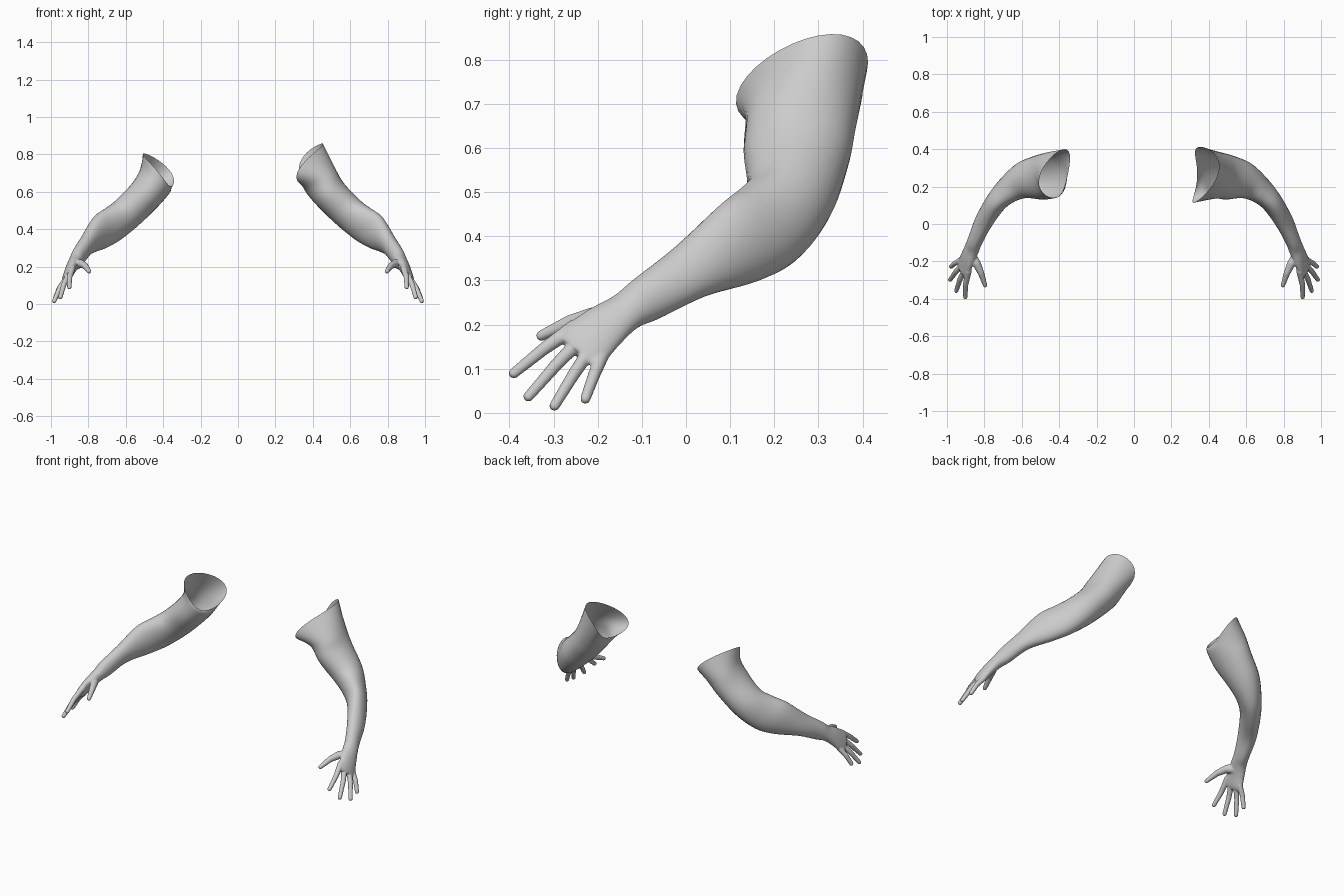
import bpy, bmesh, math
from mathutils import Vector as V

cube = bpy.data.objects.get("Cube")
if cube:
    bpy.data.objects.remove(cube, do_unlink=True)

skin = bpy.data.materials.new("plain grey")
skin.use_nodes = True
grey = (0.6, 0.6, 0.6, 1)
skin.diffuse_color = grey
skin.node_tree.nodes["Principled BSDF"].inputs["Base Color"].default_value = grey

SEGMENTS, STEPS = 32, 6

# Arm sections: centre, depth radius, height radius, slant
SECTIONS = [
    (V((.445, .26, .655)), .125, .1, 0),
    (V((.5, .25, .58)), .12, .093, 0),
    (V((.59, .235, .49)), .1, .09, -.01),
    (V((.665, .19, .43)), .085, .085, -.035),
    (V((.735, .12, .385)), .073, .076, -.04),
    (V((.805, .01, .32)), .062, .049, -.015),
    (V((.85, -.09, .258)), .05, .042, -.01),
    (V((.868, -.135, .23)), .047, .036, 0),
    (V((.89, -.185, .195)), .056, .03, 0),
    (V((.91, -.232, .153)), .063, .024, 0),
    (V((.92, -.25, .137)), .05, .016, 0),
]
WRIST = 7

# Shoulder openings: top, bottom, front, back
OPENINGS = {
    "left_arm": (V((.455, .3, .855)), V((.338, .25, .65)),
                 V((.325, .115, .72)), V((.34, .41, .775))),
    "right_arm": (V((.505, .25, .805)), V((.357, .25, .63)),
                  V((.43, .14, .71)), V((.37, .4, .72))),
}

ANGLES = [math.tau * i / SEGMENTS for i in range(SEGMENTS)]


def frame(i):
    """Direction along the arm, towards its back, and towards its top."""
    before = SECTIONS[max(i - 1, 0)][0]
    after = SECTIONS[min(i + 1, len(SECTIONS) - 1)][0]
    along = (after - before).normalized()
    back = V((0, 1, 0))
    back = (back - along * back.dot(along)).normalized()
    return along, back, along.cross(back)


def section_ring(i):
    centre, depth, height, slant = SECTIONS[i]
    _, back, up = frame(i)
    return [centre + back * depth * math.cos(t)
            + up * (height * math.sin(t) + slant * math.cos(t)) for t in ANGLES]


def opening_ring(top, bottom, front, back):
    centre = (top + bottom + front + back) / 4
    bend = (front + back - top - bottom) / 4
    return [centre + (back - front) / 2 * math.cos(t) + (top - bottom) / 2 * math.sin(t)
            + bend * math.cos(2 * t) for t in ANGLES]


def spline(a, b, c, d, t):
    return (b * 2 + (c - a) * t + (a * 2 - b * 5 + c * 4 - d) * t * t
            + (b * 3 - a - c * 3 + d) * t ** 3) / 2


def smooth_rings(rings):
    last = len(rings) - 1
    result = []
    for i in range(last):
        quad = [rings[max(0, min(last, i + k))] for k in (-1, 0, 1, 2)]
        for step in range(STEPS):
            result.append([spline(*pts, step / STEPS) for pts in zip(*quad)])
    return result + [rings[-1]]


def loft(bm, rings, capped=False):
    rows = [[bm.verts.new(p) for p in ring] for ring in rings]
    for one, two in zip(rows, rows[1:]):
        for j in range(SEGMENTS):
            k = (j + 1) % SEGMENTS
            bm.faces.new((one[j], two[j], two[k], one[k]))
    if capped:
        bm.faces.new(rows[0])
        bm.faces.new(rows[-1][::-1])
    return rows


def finger(bm, points, thick, thin):
    """Tapered chain of balls, fused later by the remesh."""
    count = 12
    legs = len(points) - 1
    for i in range(legs * count + 1):
        leg = min(i // count, legs - 1)
        place = points[leg].lerp(points[leg + 1], i / count - leg)
        ball = bmesh.ops.create_icosphere(
            bm, subdivisions=2, radius=thick + (thin - thick) * i / (legs * count))
        bmesh.ops.translate(bm, verts=ball["verts"], vec=place)


def make_hand(rings):
    bm = bmesh.new()
    loft(bm, rings, capped=True)
    _, across, up = frame(WRIST + 1)
    knuckles = V((.903, -.222, .162))
    tips = [V((.902, -.39, .09)), V((.95, -.357, .037)),
            V((.983, -.298, .016)), V((.978, -.228, .032))]
    for n, tip in enumerate(tips):
        base = knuckles + across * (n - 1.5) * .032
        middle = base.lerp(tip, .5) + up * .007
        finger(bm, [base, middle, tip], .0185 - n * .0006, .0125)
    thumb = [V((.872, -.17, .21)), V((.842, -.21, .217)),
             V((.818, -.262, .205)), V((.796, -.328, .175))]
    finger(bm, thumb, .029, .0125)
    bmesh.ops.recalc_face_normals(bm, faces=bm.faces)

    # Fuse palm and fingers into one surface
    mesh = bpy.data.meshes.new("hand")
    bm.to_mesh(mesh)
    bm.free()
    obj = bpy.data.objects.new("hand", mesh)
    bpy.context.collection.objects.link(obj)
    fuse = obj.modifiers.new("fuse", "REMESH")
    fuse.mode = "VOXEL"
    fuse.voxel_size = .004
    soften = obj.modifiers.new("soften", "SMOOTH")
    soften.factor = .5
    soften.iterations = 6
    graph = bpy.context.evaluated_depsgraph_get()
    fused = bpy.data.meshes.new_from_object(obj.evaluated_get(graph))
    bpy.data.objects.remove(obj, do_unlink=True)
    return fused


def make_arm(name, side):
    rings = [opening_ring(*OPENINGS[name])]
    rings += [section_ring(i) for i in range(len(SECTIONS))]
    rings = smooth_rings(rings)
    cut = (WRIST + 1) * STEPS
    hand = make_hand(rings[cut - STEPS:])

    # Open the hand at the wrist
    bm = bmesh.new()
    bm.from_mesh(hand)
    bpy.data.meshes.remove(hand)
    along = frame(WRIST)[0]
    bmesh.ops.bisect_plane(
        bm, geom=bm.verts[:] + bm.edges[:] + bm.faces[:],
        plane_co=SECTIONS[WRIST][0] + along * .006, plane_no=along, clear_inner=True)
    seam = [e for e in bm.edges if e.is_boundary]

    # Sleeve-like open arm, joined to the hand
    end = loft(bm, rings[:cut + 1])[-1]
    seam += [bm.edges.get((end[j - 1], end[j])) for j in range(SEGMENTS)]
    bmesh.ops.bridge_loops(bm, edges=seam)
    for v in bm.verts:
        v.co.x *= side
    bmesh.ops.recalc_face_normals(bm, faces=bm.faces)
    for f in bm.faces:
        f.smooth = True
        f.material_index = 0

    mesh = bpy.data.meshes.new(name)
    bm.to_mesh(mesh)
    bm.free()
    mesh.materials.clear()
    mesh.materials.append(skin)
    bpy.context.collection.objects.link(bpy.data.objects.new(name, mesh))


make_arm("left_arm", 1)
make_arm("right_arm", -1)
